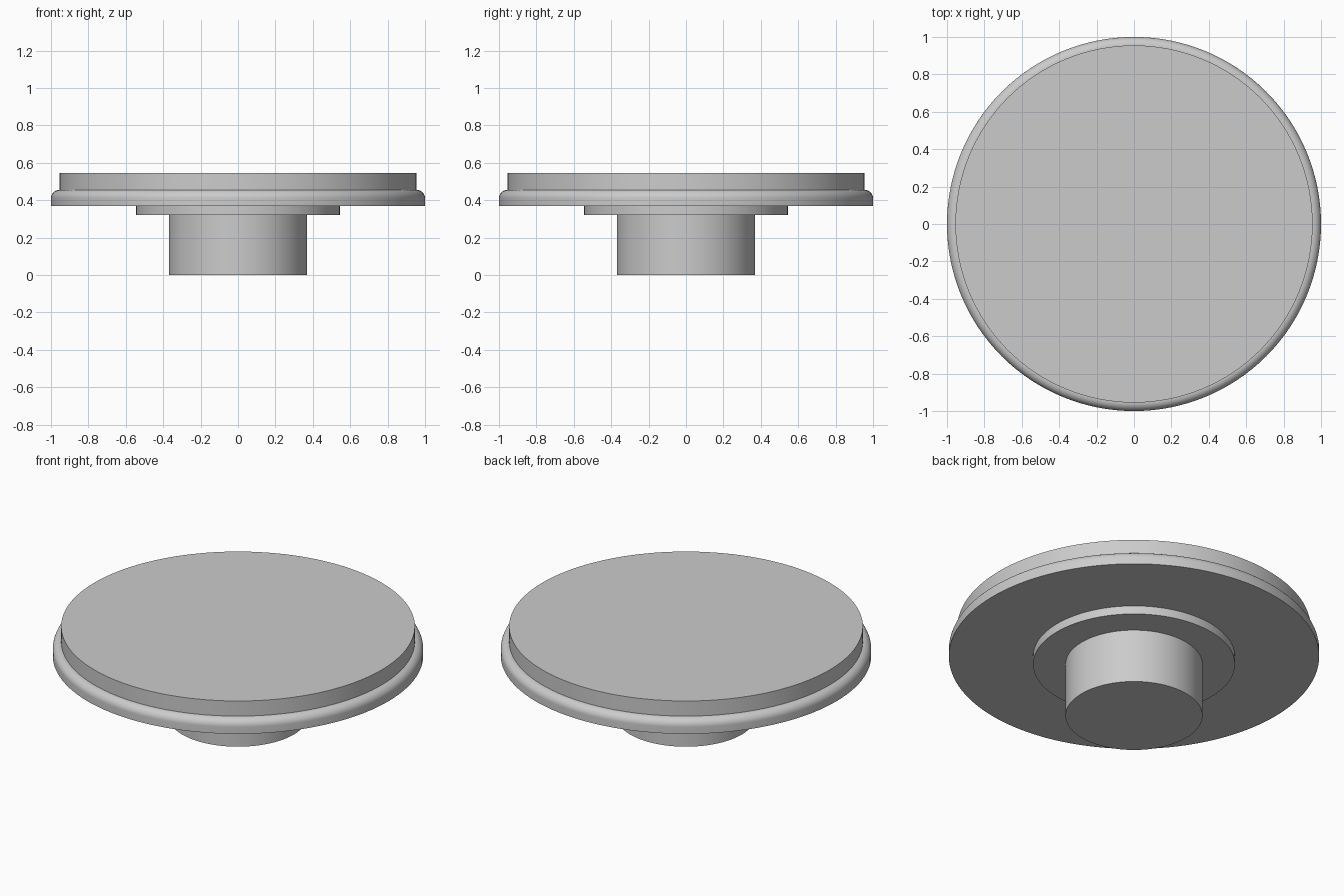
import bpy, bmesh, math

if "Cube" in bpy.data.objects:
    bpy.data.objects.remove(bpy.data.objects["Cube"])

SEGMENTS = 128

grey = bpy.data.materials.new("plain grey")
grey.diffuse_color = (0.6, 0.6, 0.6, 1)
grey.use_nodes = True
grey.node_tree.nodes["Principled BSDF"].inputs["Base Color"].default_value = grey.diffuse_color


def lathe(name, profile):
    """Spin (radius, height) points, listed from bottom to top, around z."""
    bm = bmesh.new()
    verts = [bm.verts.new((r, 0, z)) for r, z in profile]
    edges = [bm.edges.new(pair) for pair in zip(verts, verts[1:])]
    bmesh.ops.spin(bm, geom=verts + edges, cent=(0, 0, 0), axis=(0, 0, 1),
                   angle=math.tau, steps=SEGMENTS, use_duplicate=False)
    bmesh.ops.remove_doubles(bm, verts=bm.verts, dist=1e-5)
    bmesh.ops.recalc_face_normals(bm, faces=bm.faces)
    # Every part must face away from the axis
    side = max(bm.faces, key=lambda f: abs(f.normal.xy.dot(f.calc_center_median().xy)))
    if side.normal.xy.dot(side.calc_center_median().xy) < 0:
        bmesh.ops.reverse_faces(bm, faces=bm.faces)
    mesh = bpy.data.meshes.new(name)
    bm.to_mesh(mesh)
    bm.free()
    mesh.materials.append(grey)
    obj = bpy.data.objects.new(name, mesh)
    bpy.context.collection.objects.link(obj)
    bpy.ops.object.select_all(action='DESELECT')
    obj.select_set(True)
    bpy.context.view_layer.objects.active = obj
    bpy.ops.object.shade_smooth_by_angle(angle=math.radians(30))
    return obj


STEM, COLLAR, RIM, DISC = 0.37, 0.545, 1.0, 0.955
Z_COLLAR, Z_RIM, Z_DISC, Z_TOP = 0.32, 0.37, 0.455, 0.545

# Central stem with closed foot
lathe("stem", [(0, 0), (STEM, 0), (STEM, Z_COLLAR)])

# Thin stepped collar under the plate
lathe("collar", [(STEM, Z_COLLAR), (COLLAR, Z_COLLAR), (COLLAR, Z_RIM)])

# Wide rim with a quarter-round upper edge
fillet = RIM - DISC
arc = [(DISC + fillet * math.cos(a), Z_DISC - fillet + fillet * math.sin(a))
       for a in (math.pi / 2 * i / 10 for i in range(11))]
lathe("rim", [(COLLAR, Z_RIM), (RIM, Z_RIM)] + arc)

# Raised flat top disc
lathe("top_disc", [(DISC, Z_DISC), (DISC, Z_TOP), (0, Z_TOP)])
